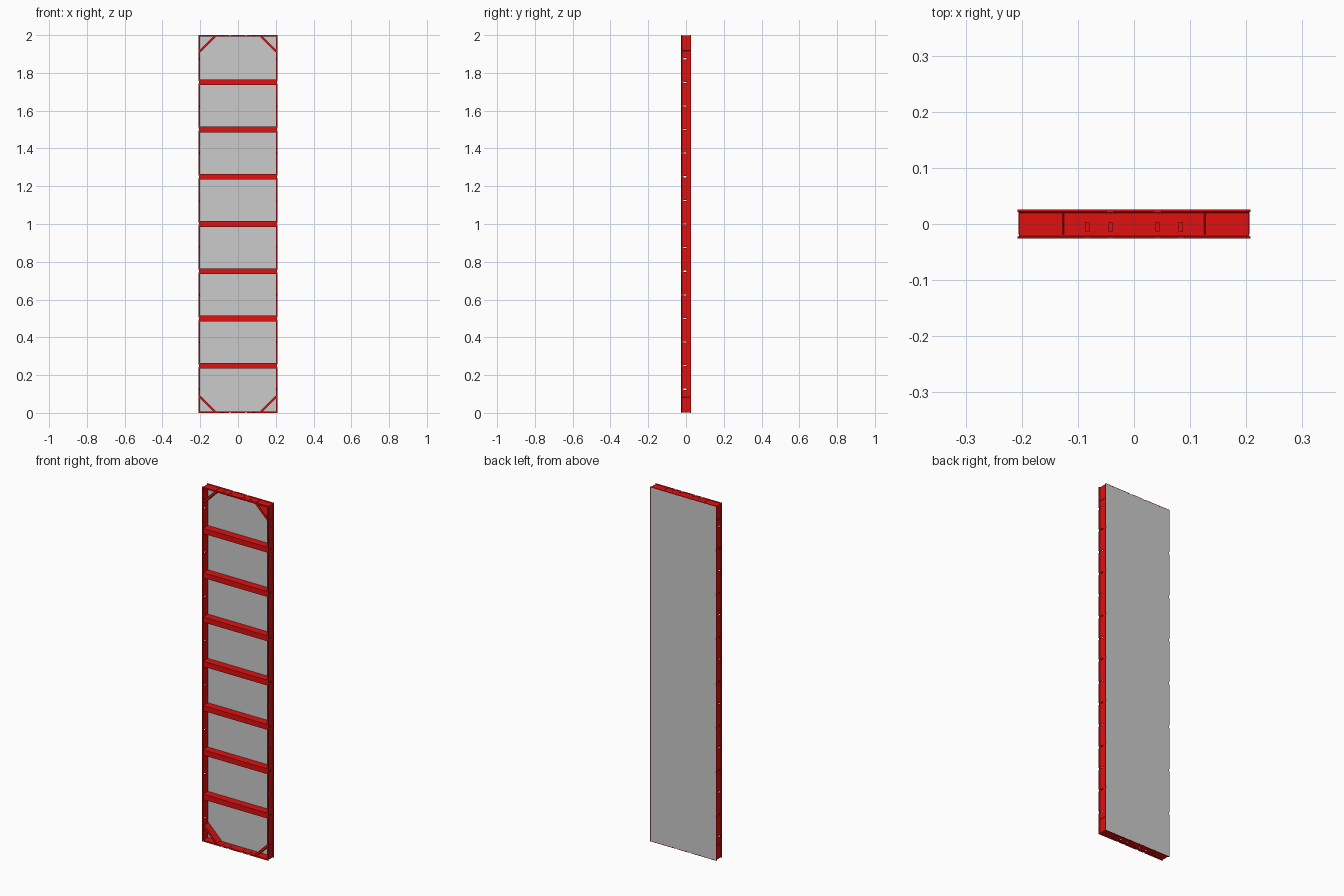
import bpy, bmesh
from mathutils import Matrix, Vector

if "Cube" in bpy.data.objects:
    bpy.data.objects.remove(bpy.data.objects["Cube"])

W, H, D = 0.208, 2.0, 0.026   # half width, height, half depth

red = bpy.data.materials.new("red_paint")
red.diffuse_color = (0.75, 0.005, 0.005, 1)
red.use_nodes = True
red.node_tree.nodes["Principled BSDF"].inputs["Base Color"].default_value = red.diffuse_color


def finish(name, bm, mat=None):
    bmesh.ops.recalc_face_normals(bm, faces=bm.faces)
    me = bpy.data.meshes.new(name)
    bm.to_mesh(me)
    bm.free()
    ob = bpy.data.objects.new(name, me)
    bpy.context.collection.objects.link(ob)
    if mat:
        me.materials.append(mat)
    return ob


def add_box(bm, centre, size, rot=Matrix()):
    m = Matrix.Translation(centre) @ rot @ Matrix.Diagonal((*size, 1))
    bmesh.ops.create_cube(bm, size=1, matrix=m)


# Edge frame: one rail profile (inset, y) carried around a mitred rectangle
profile = [(0, D), (0, 0.0225), (0.003, 0.020), (0.003, -0.021), (0, -0.023),
           (0, -D), (0.008, -D), (0.008, -0.021), (0.006, -0.019),
           (0.006, 0.019), (0.003, 0.020 + 0.001), (0.003, D)]
bm = bmesh.new()
rings = []
for inset, y in profile:
    x, z0, z1 = W - inset, inset, H - inset
    rings.append([bm.verts.new(p) for p in
                  ((-x, y, z0), (x, y, z0), (x, y, z1), (-x, y, z1))])
# keep a solid wall behind the back lip
for v, (sx, z) in zip(rings[10], ((-1, 0.006), (1, 0.006), (1, H - 0.006), (-1, H - 0.006))):
    v.co = (sx * (W - 0.006), 0.021, z)
n = len(rings)
for i in range(n):
    a, b = rings[i], rings[(i + 1) % n]
    for k in range(4):
        j = (k + 1) % 4
        bm.faces.new((a[k], a[j], b[j], b[k]))
frame = finish("edge_frame", bm, red)

# Cutter: connector slots through the rails and notches in the outer lips
bm = bmesh.new()
for s in (-1, 1):
    for i in range(1, 16):
        z = i * 0.125
        add_box(bm, (s * (W - 0.005), -0.005, z), (0.014, 0.016, 0.006))
        add_box(bm, (s * (W + 0.0021), -0.0255, z), (0.01, 0.007, 0.012))
        if i % 2 == 0:
            add_box(bm, (s * (W + 0.0021), 0.0245, z), (0.01, 0.009, 0.014))
    for x in (0.042, 0.083):
        for end, out in ((0, -1), (H, 1)):
            add_box(bm, (s * x, -0.005, end - out * 0.005), (0.006, 0.016, 0.014))
            add_box(bm, (s * x, -0.0255, end + out * 0.0021), (0.012, 0.007, 0.01))
            if x < 0.05:
                add_box(bm, (s * x, 0.0245, end + out * 0.0021), (0.014, 0.009, 0.01))
cutter = finish("slot_cutter", bm)
cutter.hide_render = True
cutter.hide_set(True)
cut = frame.modifiers.new("slots", "BOOLEAN")
cut.operation = "DIFFERENCE"
cut.solver = "EXACT"
cut.object = cutter

# Facing panel set into the back of the frame
bm = bmesh.new()
add_box(bm, (0, 0.0235, H / 2), (2 * (W - 0.0031), 0.005, H - 0.0062))
finish("facing_panel", bm)

# Cross ribs: channels open towards the panel
u = [(0.021, 0.015), (-0.022, 0.015), (-0.022, -0.015), (0.021, -0.015),
     (0.021, -0.012), (-0.019, -0.012), (-0.019, 0.012), (0.021, 0.012)]
for i in range(1, 8):
    bm = bmesh.new()
    x = W - 0.006
    ends = [[bm.verts.new((sx, y, i * 0.25 + z)) for y, z in u] for sx in (-x, x)]
    bm.faces.new(ends[0])
    bm.faces.new(ends[1])
    for k in range(8):
        j = (k + 1) % 8
        bm.faces.new((ends[0][k], ends[0][j], ends[1][j], ends[1][k]))
    finish(f"cross_rib_{i}", bm, red)

# Diagonal corner braces
for sx in (-1, 1):
    for end, sz in ((0, 1), (H, -1)):
        p = Vector((sx * (W - 0.006), 0, end + sz * 0.086))
        q = Vector((sx * (W - 0.086), 0, end + sz * 0.006))
        d = q - p
        rot = d.to_track_quat("X", "Y").to_matrix().to_4x4()
        axis_x = d.normalized()
        axis_y = Vector((0, 1, 0))
        axis_z = axis_x.cross(axis_y)
        rot = Matrix((axis_x, axis_y, axis_z)).transposed().to_4x4()
        bm = bmesh.new()
        add_box(bm, (p + q) / 2 + Vector((0, 0.001, 0)), (d.length, 0.040, 0.012), rot)
        finish("corner_brace", bm, red)
